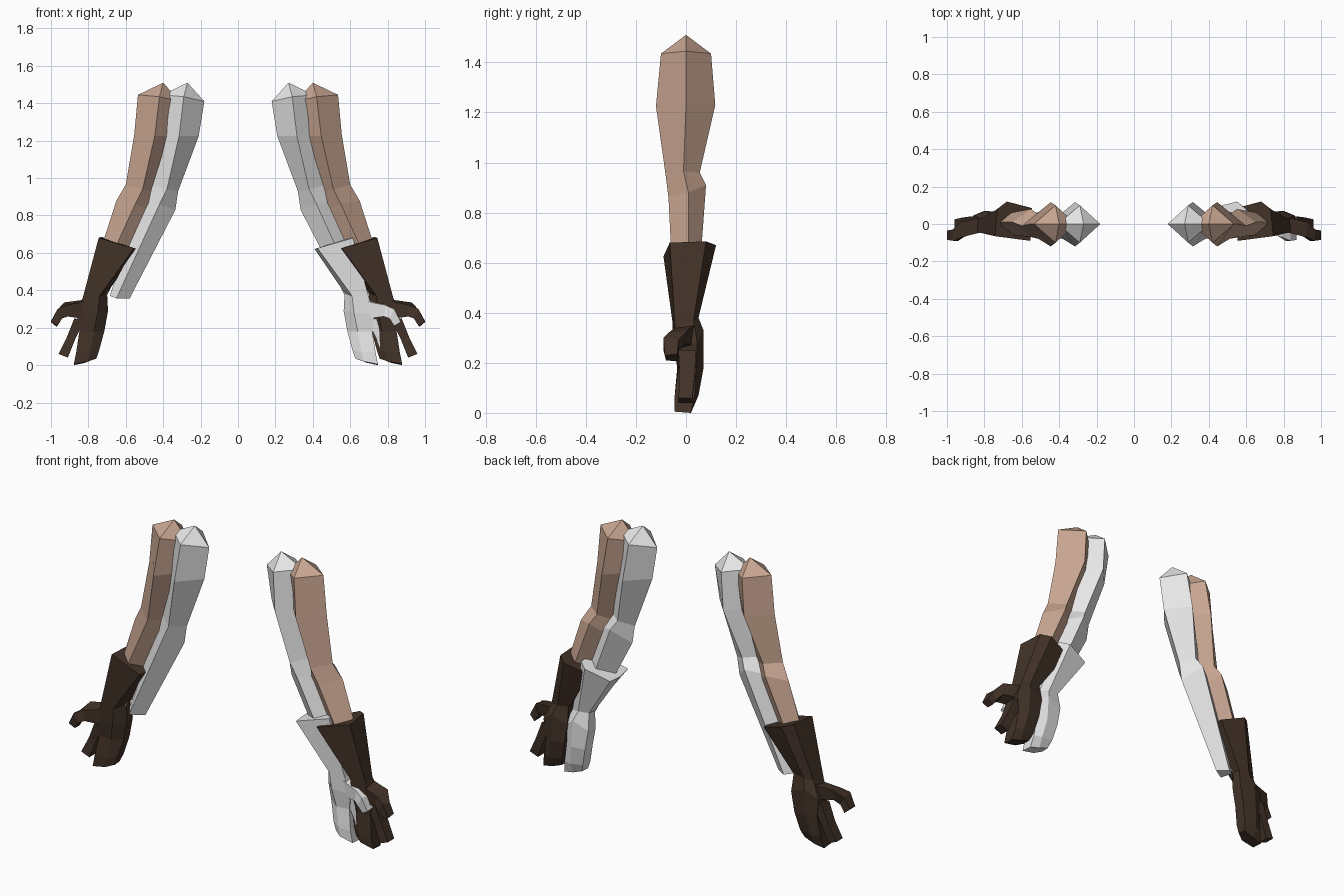
import bpy, bmesh


def material(name, rgb):
    m = bpy.data.materials.new(name)
    m.diffuse_color = (*rgb, 1)
    return m


skin = material("skin", (0.58, 0.38, 0.285))
leather = material("dark_leather", (0.055, 0.032, 0.021))
pale = material("pale_grey", (0.8, 0.8, 0.8))


def loft(bm, rings, side, shift, apex=None):
    """Skin a list of cross-sections, mirrored by side and moved inward by shift."""
    def vert(p):
        return bm.verts.new((side * (p[0] - shift), p[1], p[2]))
    loops = [[vert(p) for p in ring] for ring in rings]
    n = len(loops[0])
    for a, b in zip(loops, loops[1:]):
        for i in range(n):
            j = (i + 1) % n
            bm.faces.new((a[i], a[j], b[j], b[i]))
    bm.faces.new(loops[-1])
    if apex:
        tip = vert(apex)
        for i in range(n):
            bm.faces.new((loops[0][i], loops[0][(i + 1) % n], tip))
    else:
        bm.faces.new(loops[0])


def finish(name, bm, mat):
    bmesh.ops.recalc_face_normals(bm, faces=bm.faces)
    mesh = bpy.data.meshes.new(name)
    bm.to_mesh(mesh)
    bm.free()
    mesh.materials.append(mat)
    bpy.context.collection.objects.link(bpy.data.objects.new(name, mesh))


# Arm cross-sections: outer, front, inner, back corners from shoulder to wrist
ARM = [
    [(.535, 0, 1.445), (.42, -.10, 1.435), (.31, 0, 1.41), (.42, .10, 1.435)],
    [(.555, 0, 1.23), (.445, -.12, 1.225), (.34, 0, 1.225), (.445, .117, 1.23)],
    [(.60, -.01, .965), (.51, -.08, .94), (.45, 0, .93), (.52, .055, .96)],
    [(.65, .01, .88), (.55, -.07, .86), (.465, 0, .83), (.55, .08, .91)],
    [(.815, .01, .37), (.78, -.045, .357), (.71, 0, .355), (.77, .04, .36)],
]
SHOULDER_TIP = (.40, 0, 1.51)

# Glove cross-sections from cuff to fingertips
GLOVE = [
    [(.745, -.065, .68), (.73, .08, .685), (.68, .12, .67),
     (.545, .085, .622), (.54, 0, .62), (.555, -.09, .625)],
    [(.83, -.045, .36), (.82, .03, .37), (.77, .05, .38),
     (.705, .045, .385), (.70, 0, .385), (.74, -.055, .37)],
    [(.86, -.04, .27), (.86, .045, .28), (.79, .07, .33),
     (.70, .06, .29), (.695, 0, .29), (.75, -.05, .28)],
    [(.848, -.03, .18), (.848, .04, .18), (.80, .07, .18),
     (.72, .06, .18), (.715, 0, .18), (.77, -.035, .18)],
    [(.865, -.045, .07), (.865, .035, .07), (.82, .05, .07),
     (.745, .045, .08), (.742, -.02, .08), (.79, -.045, .07)],
    [(.878, -.045, .005), (.878, .02, 0), (.82, .025, .012),
     (.76, .025, .035), (.757, -.02, .035), (.80, -.045, .02)],
]

# Thumb: base, knuckle, tip
THUMB = [
    [(.82, -.045, .34), (.82, .035, .35), (.84, .03, .27), (.84, -.04, .25)],
    [(.92, -.07, .32), (.93, .01, .335), (.92, -.005, .275), (.91, -.07, .26)],
    [(.965, -.09, .30), (.97, -.03, .29), (.945, -.03, .245), (.94, -.09, .25)],
    [(1.0, -.085, .23), (1.0, -.035, .235), (.97, -.03, .205), (.965, -.08, .21)],
]

# Separate finger beside the hand
FINGER = [
    [(.875, -.03, .25), (.875, .04, .25), (.82, .04, .24), (.82, -.03, .24)],
    [(.915, -.025, .15), (.915, .035, .15), (.87, .035, .14), (.87, -.025, .14)],
    [(.96, -.03, .06), (.96, .025, .06), (.91, .025, .04), (.91, -.03, .04)],
]


def make_arm(name, side, shift, mat):
    bm = bmesh.new()
    loft(bm, ARM, side, shift, SHOULDER_TIP)
    finish(name, bm, mat)


def make_glove(name, side, shift, mat):
    bm = bmesh.new()
    for rings in (GLOVE, THUMB, FINGER):
        loft(bm, rings, side, shift)
    finish(name, bm, mat)


INWARD = 0.13
for label, side in (("right", 1), ("left", -1)):
    make_arm(label + "_skin_arm", side, 0, skin)
    make_arm(label + "_pale_arm", side, INWARD, pale)
    make_glove(label + "_leather_glove", side, 0, leather)

# Only one side has the second glove
make_glove("right_pale_glove", 1, INWARD, pale)
